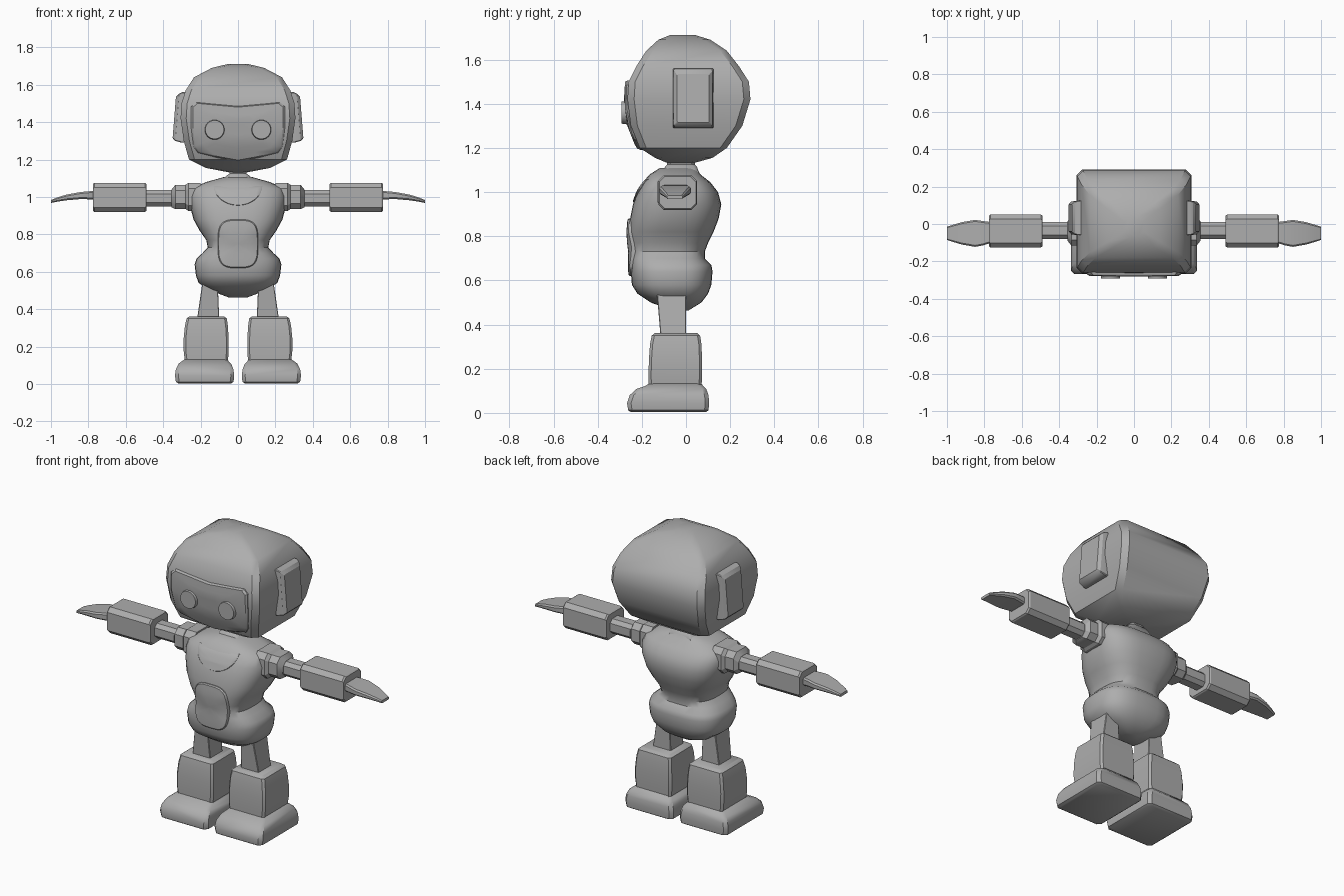
import bpy, bmesh
from math import cos, sin, pi, radians, copysign
from mathutils import Vector

cube = bpy.data.objects.get("Cube")
if cube:
    bpy.data.objects.remove(cube, do_unlink=True)

GREY = (0.42, 0.42, 0.42, 1)
grey = bpy.data.materials.new("plain grey")
grey.use_nodes = True
grey.diffuse_color = GREY
grey.node_tree.nodes["Principled BSDF"].inputs["Base Color"].default_value = GREY


def finish(name, bm, angle=35):
    """Turn a bmesh into a named, shaded object."""
    bmesh.ops.recalc_face_normals(bm, faces=bm.faces)
    mesh = bpy.data.meshes.new(name)
    bm.to_mesh(mesh)
    bm.free()
    mesh.materials.append(grey)
    mesh.shade_smooth()
    mesh.set_sharp_from_angle(angle=radians(angle))
    obj = bpy.data.objects.new(name, mesh)
    bpy.context.collection.objects.link(obj)
    return obj


def skin(name, rings, angle=35):
    """Bridge a list of equal rings and cap both ends."""
    bm = bmesh.new()
    loops = [[bm.verts.new(p) for p in ring] for ring in rings]
    for a, b in zip(loops, loops[1:]):
        n = len(a)
        for i in range(n):
            j = (i + 1) % n
            bm.faces.new((a[i], a[j], b[j], b[i]))
    bm.faces.new(loops[0])
    bm.faces.new(loops[-1])
    return finish(name, bm, angle)


def chamfered(u0, u1, v0, v1, c):
    """Rectangle with cut corners."""
    c = min(c, 0.3 * (u1 - u0), 0.3 * (v1 - v0))
    return [(u0 + c, v0), (u1 - c, v0), (u1, v0 + c), (u1, v1 - c),
            (u1 - c, v1), (u0 + c, v1), (u0, v1 - c), (u0, v0 + c)]


def rounded(u0, u1, v0, v1, power, count=32):
    """Superellipse filling a rectangle."""
    pts = []
    for i in range(count):
        t = 2 * pi * i / count
        c, s = cos(t), sin(t)
        pts.append(((u0 + u1) / 2 + (u1 - u0) / 2 * copysign(abs(c) ** (2 / power), c),
                    (v0 + v1) / 2 + (v1 - v0) / 2 * copysign(abs(s) ** (2 / power), s)))
    return pts


def upright(name, rows, cut, side=1, angle=35):
    """Loft rows of (z, x0, x1, y0, y1)."""
    return skin(name, [[(side * x, y, z) for x, y in chamfered(*r, cut)]
                       for z, *r in rows], angle)


def sideways(name, rows, cut, side=1, angle=30):
    """Loft rows of (x, y0, y1, z0, z1)."""
    return skin(name, [[(side * x, y, z) for y, z in chamfered(*r, cut)]
                       for x, *r in rows], angle)


def row_at(rows, z):
    """Blend a profile table at a height."""
    for a, b in zip(rows, rows[1:]):
        if a[0] <= z <= b[0]:
            t = (z - a[0]) / (b[0] - a[0])
            return [p + (q - p) * t for p, q in zip(a, b)]
    return rows[-1]


def plate(name, outline, depth, thick):
    """Raised panel following a front surface."""
    mx = sum(p[0] for p in outline) / len(outline)
    mz = sum(p[1] for p in outline) / len(outline)
    rings = []
    for scale, lift in [(1, -0.02), (1, thick / 2), (0.96, thick), (0.8, thick),
                        (0.6, thick), (0.4, thick), (0.2, thick), (0.02, thick)]:
        ring = []
        for x, z in outline:
            px, pz = mx + (x - mx) * scale, mz + (z - mz) * scale
            ring.append((px, depth(px, pz) - lift, pz))
        rings.append(ring)
    return skin(name, rings)


# Head: square sections, (z, half width, front, back)
HEAD = [(1.13, .04, -.08, .03), (1.155, .17, -.14, .12), (1.20, .262, -.21, .185),
        (1.30, .29, -.25, .255), (1.42, .307, -.265, .292), (1.50, .302, -.26, .285),
        (1.57, .28, -.225, .24), (1.64, .235, -.18, .185), (1.69, .14, -.125, .11),
        (1.712, .05, -.07, .04)]
upright("head", [(z, -w, w, f, b) for z, w, f, b in HEAD], 0.03)

# Visor with a dipped brow and a pointed chin
half = [(0, 1.485), (.11, 1.495), (.225, 1.506), (.25, 1.485), (.252, 1.38),
        (.238, 1.27), (.215, 1.237), (.11, 1.21), (0, 1.19)]
plate("visor", half + [(-x, z) for x, z in half[-2:0:-1]],
      lambda x, z: row_at(HEAD, z)[2], 0.016)

# Torso: rounded sections, (z, half width, front, back)
TORSO = [(.463, .05, -.06, .01), (.50, .15, -.16, .07), (.54, .21, -.22, .10),
         (.58, .225, -.245, .115), (.64, .232, -.25, .12), (.67, .222, -.25, .115),
         (.70, .19, -.25, .085), (.73, .162, -.25, .085), (.77, .17, -.255, .10),
         (.82, .205, -.258, .125), (.88, .238, -.253, .148), (.945, .255, -.24, .16),
         (1.0, .262, -.22, .145), (1.045, .25, -.195, .11), (1.08, .17, -.165, .065),
         (1.108, .07, -.12, .05)]
skin("torso", [[(x, y, z) for x, y in rounded(-w, w, f, b, 2.8)]
               for z, w, f, b in TORSO], 40)


def chest(x, z):
    """Front surface of the torso."""
    _, w, f, b = row_at(TORSO, z)
    k = min(abs(x) / w, 0.98) ** 2.8
    return (f + b) / 2 - (b - f) / 2 * (1 - k) ** (1 / 2.8)


plate("belly_panel", rounded(-.108, .108, .62, .88, 3.5), chest, 0.012)
bib = [(.13 * cos(pi + pi * i / 16), 1.06 + .105 * sin(pi + pi * i / 16)) for i in range(17)]
plate("chest_bib", bib, chest, 0.006)

# Neck
upright("neck", [(1.08, -.09, .09, -.11, .06), (1.115, -.06, .06, -.095, .05),
                 (1.125, -.045, .045, -.085, .04), (1.16, -.045, .045, -.085, .04)], 0.015)

for side, label in ((1, "left"), (-1, "right")):
    # Eye disc
    bm = bmesh.new()
    bmesh.ops.create_cone(bm, cap_ends=True, segments=24, radius1=.056,
                          radius2=.05, depth=.04)
    bmesh.ops.rotate(bm, verts=bm.verts, matrix=Vector((0, 0, 1)).rotation_difference(
        Vector((0, -1, 0))).to_matrix())
    bmesh.ops.translate(bm, verts=bm.verts, vec=(side * .125, -.271, 1.36))
    finish(label + "_eye", bm)

    # Ear block with a sloped rim, leaning out at the bottom
    ear = [(.24, -.06, .125, 1.29, 1.56), (.30, -.06, .125, 1.29, 1.56),
           (.335, -.055, .12, 1.30, 1.552), (.35, -.04, .105, 1.315, 1.535)]
    obj = sideways(label + "_ear", ear, 0.004, side)
    for v in obj.data.vertices:
        if abs(v.co.x) > .33:
            v.co.x -= side * .08 * (v.co.z - 1.31)

    # Arm, from the shoulder outwards
    sideways(label + "_shoulder", [(.20, -.13, .05, .925, 1.075), (.265, -.13, .05, .925, 1.075),
                                   (.28, -.115, .035, .935, 1.065), (.335, -.115, .035, .935, 1.065),
                                   (.355, -.09, .015, .945, 1.04)], 0.03, side)
    sideways(label + "_upper_arm", [(.33, -.08, .01, .95, 1.037),
                                    (.51, -.08, .01, .95, 1.037)], 0.02, side)
    sideways(label + "_forearm", [(.49, -.12, .045, .925, 1.07), (.498, -.125, .05, .92, 1.075),
                                  (.768, -.125, .05, .92, 1.075),
                                  (.776, -.12, .045, .925, 1.07)], 0.024, side)
    sideways(label + "_hand", [(.76, -.10, .01, .985, 1.032), (.81, -.115, .016, .988, 1.03),
                               (.85, -.122, .022, .988, 1.025), (.92, -.11, .01, .982, 1.012),
                               (.97, -.095, -.005, .974, .996),
                               (1.0, -.085, -.015, .968, .984)], 0.008, side)

    # Leg, from the hip down
    upright(label + "_thigh", [(.34, .10, .22, -.115, 0), (.58, .11, .185, -.135, 0)],
            0.003, side)
    upright(label + "_shin", [(.11, .055, .282, -.168, .07), (.17, .05, .29, -.17, .073),
                              (.24, .05, .291, -.168, .073), (.31, .054, .284, -.163, .07),
                              (.35, .06, .275, -.155, .064), (.362, .075, .26, -.14, .05)],
            0.012, side)
    upright(label + "_foot", [(.004, .035, .32, -.25, .09), (.012, .024, .332, -.262, .102),
                              (.045, .02, .337, -.267, .105), (.08, .025, .332, -.255, .102),
                              (.108, .036, .318, -.225, .092), (.122, .05, .30, -.185, .078),
                              (.132, .055, .285, -.168, .07)], 0.018, side)
